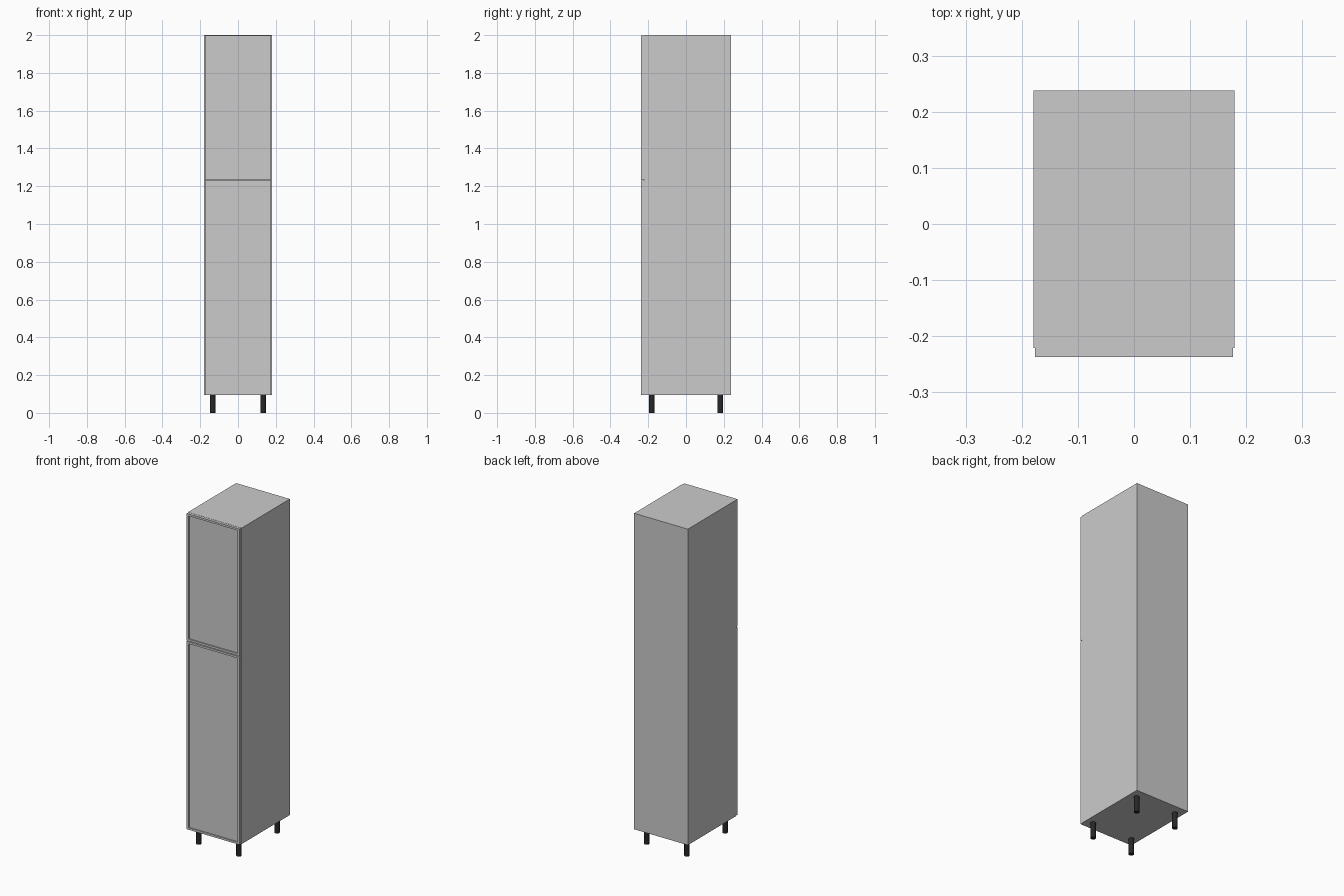
import bpy, bmesh

if "Cube" in bpy.data.objects:
    bpy.data.objects.remove(bpy.data.objects["Cube"])


def add_mesh(name, bm):
    mesh = bpy.data.meshes.new(name)
    bm.to_mesh(mesh)
    bm.free()
    obj = bpy.data.objects.new(name, mesh)
    bpy.context.collection.objects.link(obj)
    return obj


def box_bm(x0, x1, y0, y1, z0, z1):
    bm = bmesh.new()
    bmesh.ops.create_cube(bm, size=1)
    for v in bm.verts:
        v.co = (x1 if v.co.x > 0 else x0,
                y1 if v.co.y > 0 else y0,
                z1 if v.co.z > 0 else z0)
    return bm


def box(name, *bounds):
    return add_mesh(name, box_bm(*bounds))


W, FRONT, BACK = 0.179, -0.221, 0.238
BOTTOM, TOP, T = 0.095, 2.0, 0.015

# Carcass panels
box("left_side", -W, -W + T, FRONT, BACK, BOTTOM, TOP)
box("right_side", W - T, W, FRONT, BACK, BOTTOM, TOP)
box("back_panel", -W + T, W - T, BACK - 0.006, BACK, BOTTOM, TOP)
for name, z in (("bottom_panel", BOTTOM), ("middle_shelf", 1.224), ("top_panel", TOP - T)):
    box(name, -W + T, W - T, FRONT, BACK - 0.006, z, z + T)


# Framed doors with a shallow recessed centre
def door(name, z0, z1):
    bm = box_bm(-0.176, 0.176, -0.237, FRONT, z0, z1)
    bm.normal_update()
    face = min(bm.faces, key=lambda f: f.calc_center_median().y)
    bmesh.ops.inset_region(bm, faces=[face], thickness=0.017)
    inner = bmesh.ops.extrude_discrete_faces(bm, faces=[face])["faces"][0]
    for v in inner.verts:
        v.co.y += 0.007
    return add_mesh(name, bm)


door("lower_door", BOTTOM + 0.001, 1.229)
door("upper_door", 1.233, TOP - 0.001)

# Round black legs
black = bpy.data.materials.new("black_plastic")
black.diffuse_color = (0.02, 0.02, 0.02, 1)
black.use_nodes = True
black.node_tree.nodes["Principled BSDF"].inputs["Base Color"].default_value = black.diffuse_color
for side, x in (("left", -0.134), ("right", 0.134)):
    for end, y in (("front", -0.182), ("back", 0.182)):
        bpy.ops.mesh.primitive_cylinder_add(vertices=24, radius=0.015, depth=BOTTOM,
                                            location=(x, y, BOTTOM / 2))
        leg = bpy.context.object
        leg.name = f"{end}_{side}_leg"
        leg.data.materials.append(black)
        bpy.ops.object.shade_smooth_by_angle()
